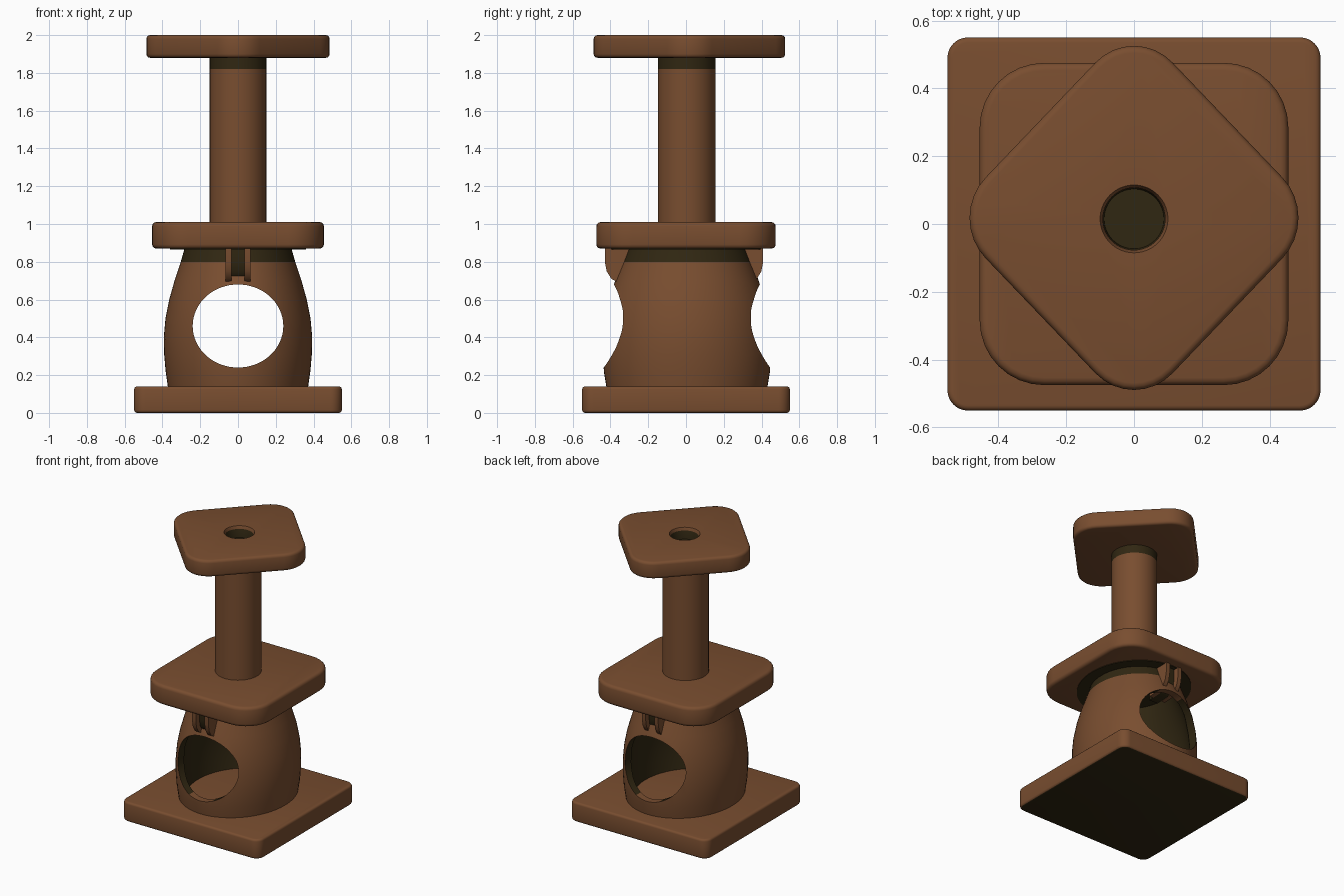
import bpy, bmesh, math
from mathutils import Matrix

if "Cube" in bpy.data.objects:
    bpy.data.objects.remove(bpy.data.objects["Cube"])


def material(name, rgb):
    m = bpy.data.materials.new(name)
    m.diffuse_color = (*rgb, 1)
    m.use_nodes = True
    m.node_tree.nodes["Principled BSDF"].inputs["Base Color"].default_value = m.diffuse_color
    return m


brown = material("brown carpet", (0.19, 0.075, 0.029))
dark = material("dark olive", (0.030, 0.020, 0.006))


def finish(name, bm, angle=35):
    bmesh.ops.recalc_face_normals(bm, faces=bm.faces)
    me = bpy.data.meshes.new(name)
    bm.to_mesh(me)
    bm.free()
    ob = bpy.data.objects.new(name, me)
    bpy.context.collection.objects.link(ob)
    me.materials.append(brown)
    me.materials.append(dark)
    activate(ob)
    bpy.ops.object.shade_smooth_by_angle(angle=math.radians(angle))
    return ob


def activate(ob):
    bpy.ops.object.select_all(action='DESELECT')
    ob.select_set(True)
    bpy.context.view_layer.objects.active = ob


def paint(ob, rule):
    for p in ob.data.polygons:
        p.material_index = 1 if rule(p.center, p.normal) else 0


def slab(name, hx, hy, r, z0, z1, bevel, turn=0, scale=(1, 1), cy=0):
    """Board with rounded corners and softened rims."""
    bm = bmesh.new()
    pts = []
    for k, (sx, sy) in enumerate([(1, 1), (-1, 1), (-1, -1), (1, -1)]):
        for i in range(9):
            a = math.pi / 2 * (k + i / 8)
            pts.append((sx * (hx - r) + r * math.cos(a), sy * (hy - r) + r * math.sin(a), z0))
    f = bm.faces.new([bm.verts.new(p) for p in pts])
    res = bmesh.ops.extrude_face_region(bm, geom=[f])
    for v in res['geom']:
        if isinstance(v, bmesh.types.BMVert):
            v.co.z = z1
    rims = [e for e in bm.edges if abs(e.verts[0].co.z - e.verts[1].co.z) < 1e-6]
    bmesh.ops.bevel(bm, geom=rims, offset=bevel, segments=3, profile=0.5, affect='EDGES')
    M = Matrix.Translation((0, cy, 0)) @ Matrix.Diagonal((*scale, 1, 1)) @ Matrix.Rotation(turn, 4, 'Z')
    bmesh.ops.transform(bm, matrix=M, verts=bm.verts)
    return finish(name, bm)


def lathe(name, rings, closed, n=64, cy=0):
    """Elliptical rings of (z, half width x, half width y)."""
    bm = bmesh.new()
    loops = [[bm.verts.new((a * math.cos(2 * math.pi * i / n), cy + b * math.sin(2 * math.pi * i / n), z))
              for i in range(n)] for z, a, b in rings]
    pairs = list(zip(loops, loops[1:]))
    if closed:
        pairs.append((loops[-1], loops[0]))
    else:
        bm.faces.new(loops[0])
        bm.faces.new(loops[-1])
    for p, q in pairs:
        for i in range(n):
            j = (i + 1) % n
            bm.faces.new((p[i], p[j], q[j], q[i]))
    return finish(name, bm)


def cut(ob, cutter):
    mod = ob.modifiers.new("cut", 'BOOLEAN')
    mod.operation = 'DIFFERENCE'
    mod.solver = 'EXACT'
    mod.object = cutter
    activate(ob)
    bpy.ops.object.modifier_apply(modifier=mod.name)
    bpy.data.objects.remove(cutter)
    bpy.ops.object.shade_smooth_by_angle(angle=math.radians(35))


# Base board, dark underneath
base = slab("base_board", 0.55, 0.55, 0.06, 0, 0.14, 0.015)
paint(base, lambda c, n: n.z < -0.9)

# Hollow egg-shaped house with a round doorway through front and back
outer = [(0.13, 0.37, 0.425), (0.22, 0.383, 0.44), (0.31, 0.391, 0.443), (0.40, 0.393, 0.44),
         (0.50, 0.384, 0.43), (0.60, 0.364, 0.412), (0.70, 0.336, 0.38), (0.80, 0.303, 0.34),
         (0.88, 0.28, 0.31)]
wall = 0.05
inner = [(z, a - wall, b - wall) for z, a, b in reversed(outer)]
house = lathe("house", outer + inner, True, cy=0.005)
door = lathe("door_cutter", [(-1, 0.24, 0.22), (1, 0.24, 0.22)], False)
door.data.transform(Matrix.Translation((0, 0, 0.46)) @ Matrix.Rotation(math.pi / 2, 4, 'X'))
cut(house, door)
paint(house, lambda c, n: c.z > 0.8 or n.x * c.x / 0.15 + n.y * c.y / 0.19 < -0.25)

# Middle shelf with a dark patch underneath
slab("middle_shelf", 0.455, 0.475, 0.19, 0.87, 1.01, 0.022)
patch = lathe("shelf_underside_patch", [(0.866, 0.36, 0.40), (0.872, 0.36, 0.40)], False)
paint(patch, lambda c, n: True)

# Hanger brackets over both doorways: two cheeks and a dark web
side = [(-0.25, 0.88), (-0.43, 0.88), (-0.43, 0.80), (-0.42, 0.75), (-0.395, 0.71),
        (-0.36, 0.69), (-0.25, 0.685)]


def bracket_plate(name, x, width, inset, sgn, is_dark):
    bm = bmesh.new()
    f = bm.faces.new([bm.verts.new((x - width / 2, sgn * (y + inset), z)) for y, z in side])
    res = bmesh.ops.extrude_face_region(bm, geom=[f])
    bmesh.ops.translate(bm, vec=(width, 0, 0),
                        verts=[v for v in res['geom'] if isinstance(v, bmesh.types.BMVert)])
    ob = finish(name, bm)
    paint(ob, lambda c, n: is_dark)


for label, sgn in (("front", 1), ("back", -0.95)):
    for x in (-0.05, 0.05):
        bracket_plate(label + "_bracket_cheek", x, 0.03, 0, sgn, False)
    bracket_plate(label + "_bracket_web", 0, 0.07, 0.04, sgn, True)

# Post, dark just below the top perch
post = lathe("post", [(1.0, 0.15, 0.152), (1.82, 0.15, 0.152), (1.90, 0.15, 0.152)], False, cy=0.003)
paint(post, lambda c, n: c.z > 1.82)

# Top perch turned on its corner, with a round recess
perch = slab("top_perch", 0.40, 0.40, 0.165, 1.88, 2.0, 0.02, math.pi / 4, (0.975, 1.02), 0.018)
hole = lathe("recess_cutter", [(1.92, 0.088, 0.088), (1.98, 0.092, 0.092), (2.02, 0.108, 0.108)], False, cy=0.015)
cut(perch, hole)
paint(perch, lambda c, n: math.hypot(c.x, c.y - 0.015) < 0.095 and 1.9 < c.z < 1.975)
